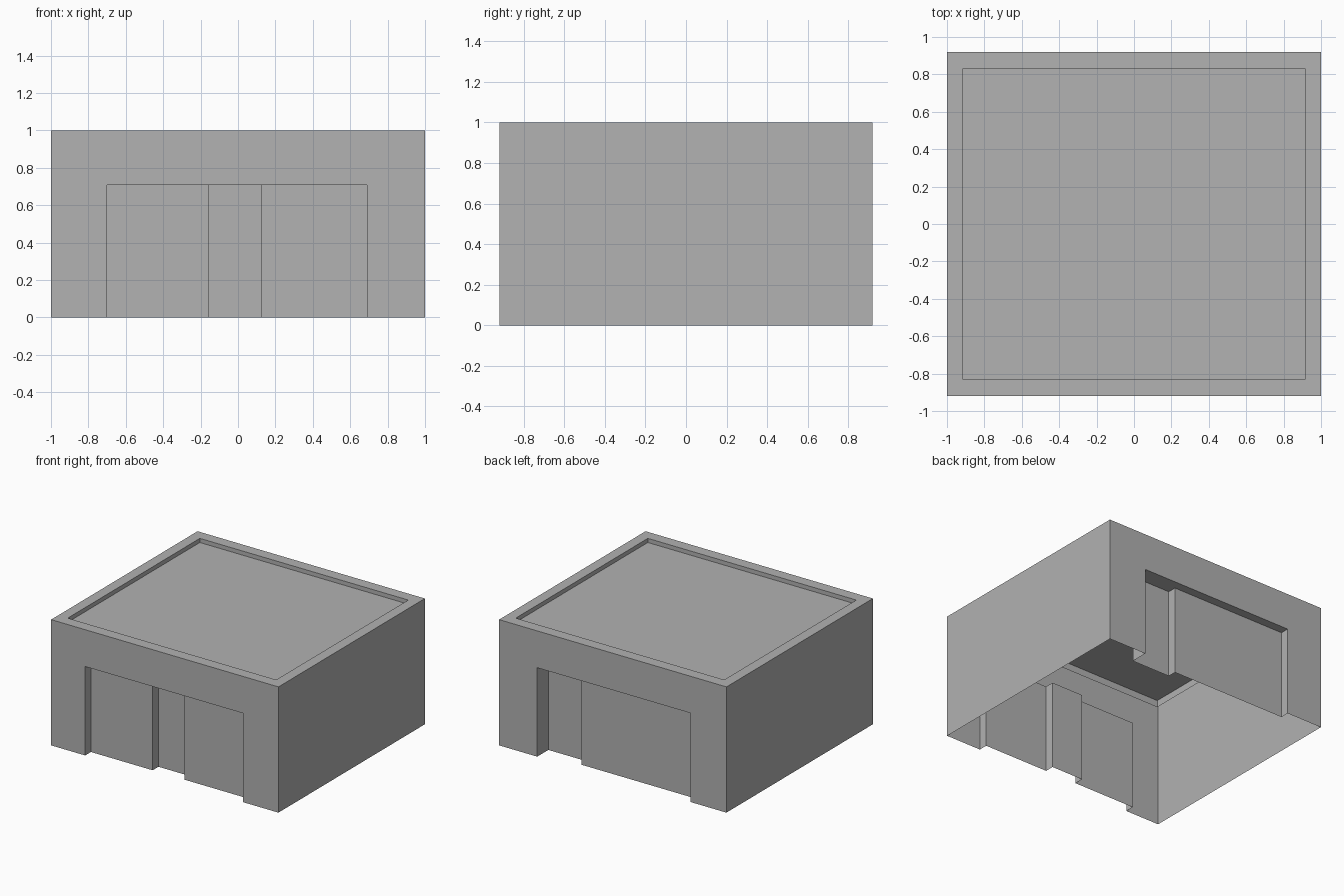
import bpy
import bmesh

HALF_X, HALF_Y, HEIGHT = 1.0, 0.92, 1.0
INNER_X, INNER_Y = 0.917, 0.83
OPENING_TOP = 0.707
ROOF_Z, SKIRT_Z = 0.967, 0.912

cube = bpy.data.objects.get("Cube")
if cube:
    bpy.data.objects.remove(cube, do_unlink=True)

# One plain grey for the whole building
grey = bpy.data.materials.new("concrete_grey")
grey.use_nodes = True
grey.diffuse_color = (0.445, 0.445, 0.445, 1)
grey.node_tree.nodes["Principled BSDF"].inputs["Base Color"].default_value = grey.diffuse_color


def make_object(name, quads):
    """Build one thin-shell part from outward-facing quads."""
    bm = bmesh.new()
    for quad in quads:
        bm.faces.new([bm.verts.new(p) for p in quad])
    bmesh.ops.remove_doubles(bm, verts=bm.verts, dist=0.0001)
    mesh = bpy.data.meshes.new(name)
    bm.to_mesh(mesh)
    bm.free()
    mesh.materials.append(grey)
    obj = bpy.data.objects.new(name, mesh)
    bpy.context.collection.objects.link(obj)
    return obj


def facade(name, stations, depths, turn):
    """Wall of bays set back by depth; turn = -1 rotates it to the back."""
    quads = []
    top = OPENING_TOP
    bays = list(zip(stations, stations[1:], depths))
    for x0, x1, d in bays:
        y = d - HALF_Y
        # Pier or recessed panel
        quads.append([(x0, y, 0), (x1, y, 0), (x1, y, top), (x0, y, top)])
        # Lintel above the bay
        quads.append([(x0, -HALF_Y, top), (x1, -HALF_Y, top),
                      (x1, -HALF_Y, HEIGHT), (x0, -HALF_Y, HEIGHT)])
        # Soffit over the recess
        if d > 0:
            quads.append([(x0, -HALF_Y, top), (x0, y, top),
                          (x1, y, top), (x1, -HALF_Y, top)])
    # Jambs wherever neighbouring bays differ in depth
    for (_, x, a), (_, _, b) in zip(bays, bays[1:]):
        ya, yb = a - HALF_Y, b - HALF_Y
        quads.append([(x, ya, 0), (x, yb, 0), (x, yb, top), (x, ya, top)])
    return make_object(name, [[(turn * x, turn * y, z) for x, y, z in q] for q in quads])


def rectangle(hx, hy, z):
    return [(-hx, -hy, z), (hx, -hy, z), (hx, hy, z), (-hx, hy, z)]


def ring(outer, inner):
    """Four quads joining two rectangles."""
    return [[outer[i], outer[(i + 1) % 4], inner[(i + 1) % 4], inner[i]] for i in range(4)]


# Front and back walls with stepped door recesses
facade("front_wall", [-HALF_X, -0.7, -0.157, 0.122, 0.69, HALF_X],
       [0, 0.072, 0.145, 0.072, 0], 1)
facade("back_wall", [-HALF_X, -0.665, -0.325, 0.685, HALF_X],
       [0, 0.14, 0.07, 0], -1)

# Plain side walls
for side, s in (("left", 1), ("right", -1)):
    x, y = s * HALF_X, s * HALF_Y
    make_object(side + "_wall", [[(x, -y, 0), (x, y, 0), (x, y, HEIGHT), (x, -y, HEIGHT)]])

# Parapet rim with its inner skirt, and the sunken roof
rim_outer = rectangle(HALF_X, HALF_Y, HEIGHT)
rim_inner = rectangle(INNER_X, INNER_Y, HEIGHT)
make_object("parapet", ring(rim_outer, rim_inner)
            + ring(rim_inner, rectangle(INNER_X, INNER_Y, SKIRT_Z)))
make_object("roof", [rectangle(INNER_X, INNER_Y, ROOF_Z)])
